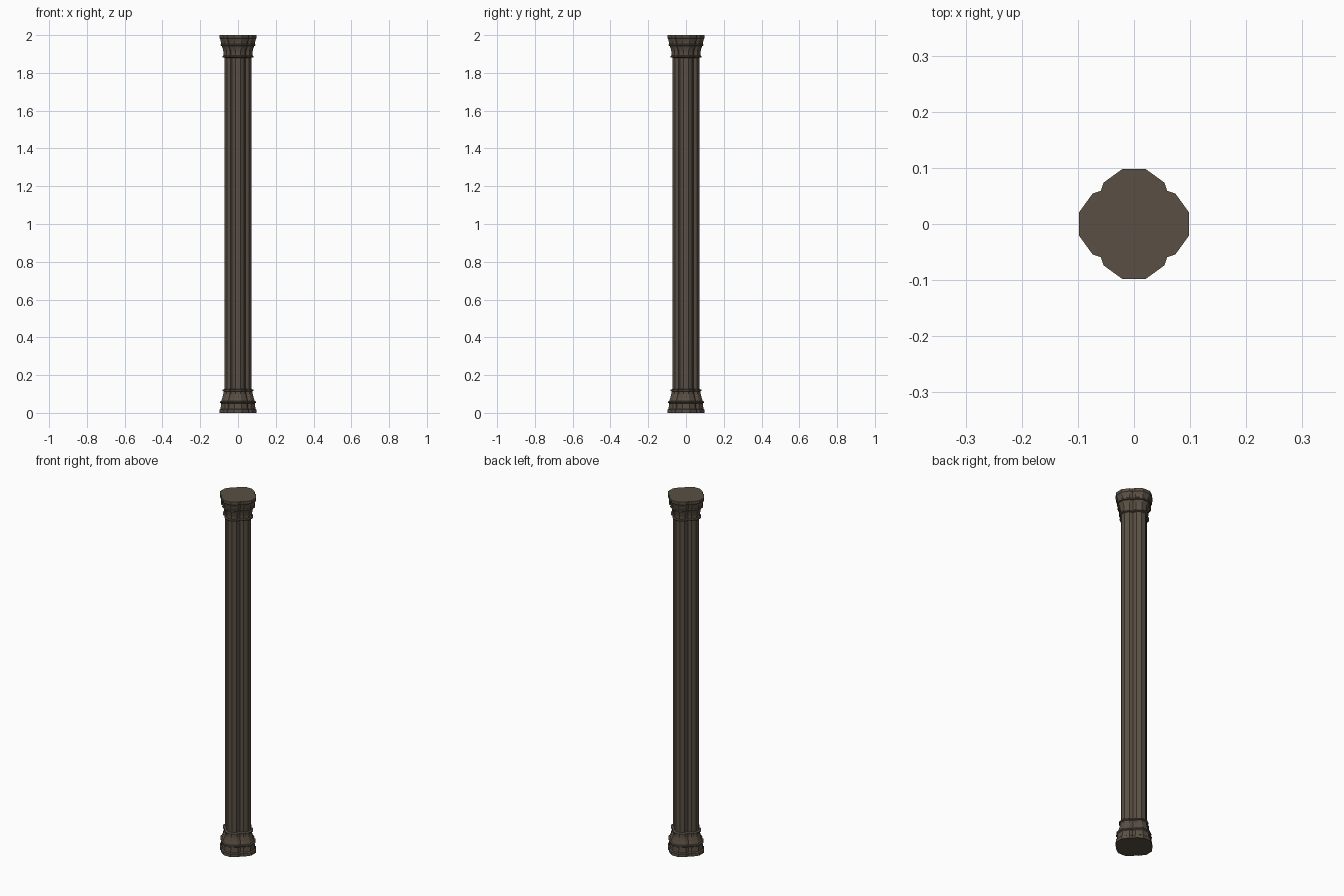
import bpy, bmesh, math

if "Cube" in bpy.data.objects:
    bpy.data.objects.remove(bpy.data.objects["Cube"])

LOBE = 0.034  # distance of each lobe centre from the axis

stone = bpy.data.materials.new("dark brown stone")
stone.diffuse_color = (0.1, 0.078, 0.057, 1)
stone.use_nodes = True
stone.node_tree.nodes["Principled BSDF"].inputs["Base Color"].default_value = stone.diffuse_color


def section(half):
    """Quatrefoil of four overlapping decagons, with the given half width."""
    r = (half - LOBE) / math.cos(math.radians(18))
    x1, y1 = r * math.sin(math.radians(18)), half
    x2, y2 = r * math.sin(math.radians(54)), LOBE + r * math.cos(math.radians(54))
    # crease where neighbouring lobes meet on the diagonal
    t = (y2 - x2) / ((r - x2) + (y2 - LOBE))
    c = x2 + (r - x2) * t
    quarter = [(c, c), (x2, y2), (x1, y1), (-x1, y1), (-x2, y2)]
    pts = []
    for k in range(4):
        for x, y in quarter:
            for _ in range(k):
                x, y = -y, x
            pts.append((x, y))
    return pts


def loft(name, profile):
    """Stack quatrefoil sections along a (half width, height) profile."""
    bm = bmesh.new()
    rings = [[bm.verts.new((x, y, z)) for x, y in section(h)] for h, z in profile]
    for a, b in zip(rings, rings[1:]):
        for i in range(len(a)):
            j = (i + 1) % len(a)
            bm.faces.new((a[i], a[j], b[j], b[i]))
    bm.faces.new(rings[0][::-1])
    bm.faces.new(rings[-1])
    bmesh.ops.recalc_face_normals(bm, faces=bm.faces)
    me = bpy.data.meshes.new(name)
    bm.to_mesh(me)
    bm.free()
    me.materials.append(stone)
    ob = bpy.data.objects.new(name, me)
    bpy.context.collection.objects.link(ob)


# moulded foot
loft("column_base", [
    (0.098, 0), (0.098, 0.017), (0.092, 0.021), (0.090, 0.05), (0.095, 0.054),
    (0.095, 0.060), (0.089, 0.063), (0.083, 0.08), (0.078, 0.10), (0.077, 0.114),
    (0.082, 0.117), (0.082, 0.123), (0.072, 0.126)])
# long plain shaft
loft("column_shaft", [(0.072, 0.12), (0.072, 1.89)])
# moulded head
loft("column_capital", [
    (0.072, 1.880), (0.082, 1.883), (0.082, 1.889), (0.076, 1.892), (0.077, 1.91),
    (0.081, 1.93), (0.086, 1.942), (0.092, 1.944), (0.092, 1.950), (0.089, 1.953),
    (0.092, 1.97), (0.095, 1.980), (0.098, 1.984), (0.098, 2.0)])
